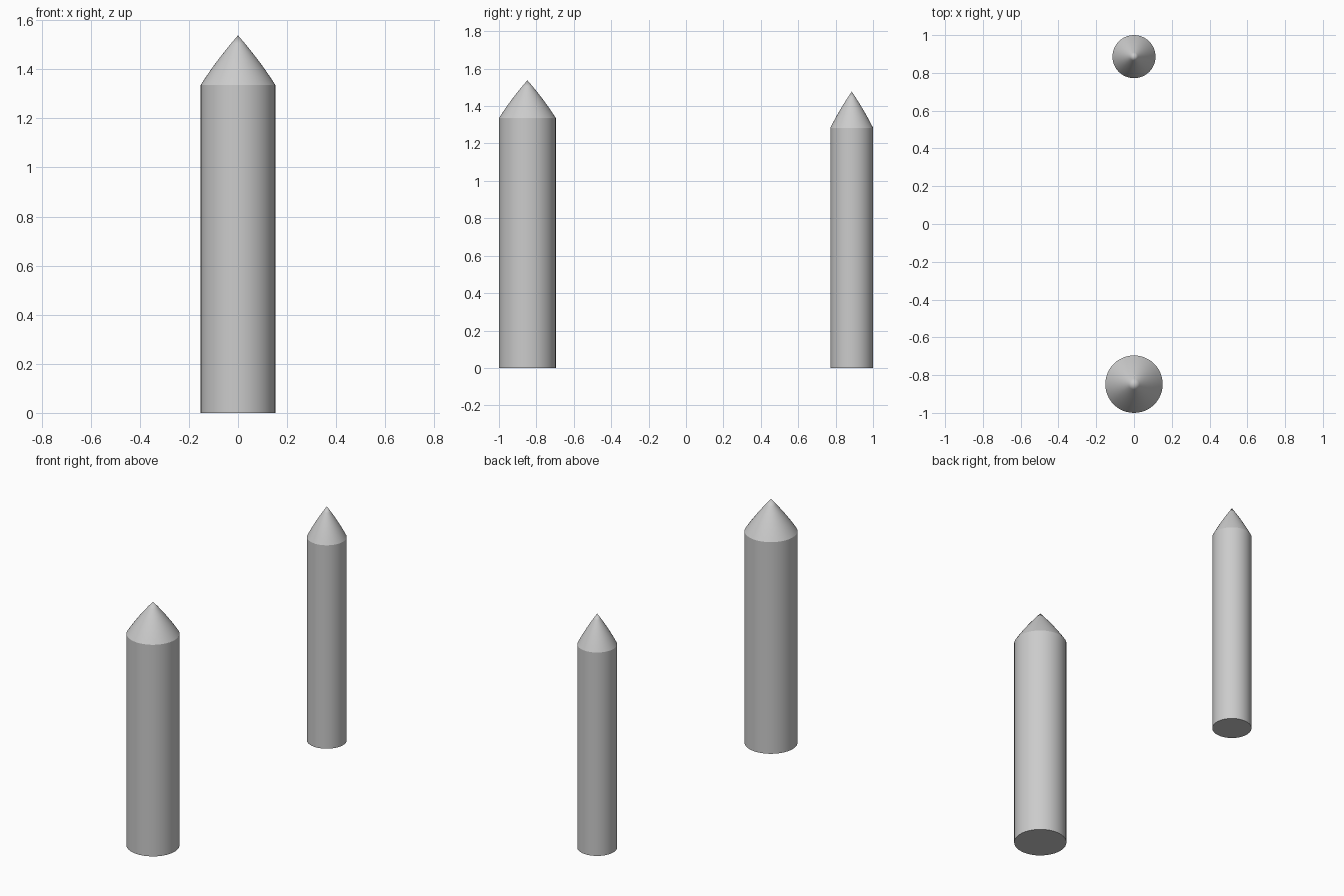
import bpy, bmesh, math

if "Cube" in bpy.data.objects:
    bpy.data.objects.remove(bpy.data.objects["Cube"])

SIDES = 48


def post(name, y, radius, shoulder, tip):
    """Round post with a slightly bulged pointed top, turned from a profile."""
    rise = tip - shoulder
    profile = [(radius, 0), (radius, shoulder)]
    for i in range(1, 6):
        t = i / 6
        profile.append((radius * (1 - t + 0.16 * t * (1 - t)), shoulder + rise * t))

    bm = bmesh.new()
    rings = [[bm.verts.new((r * math.cos(a), r * math.sin(a), z))
              for a in (2 * math.pi * k / SIDES for k in range(SIDES))]
             for r, z in profile]
    apex = bm.verts.new((0, 0, tip))
    bm.faces.new(rings[0][::-1])
    for k in range(SIDES):
        n = (k + 1) % SIDES
        for low, high in zip(rings, rings[1:]):
            bm.faces.new((low[k], low[n], high[n], high[k]))
        bm.faces.new((rings[-1][k], rings[-1][n], apex))

    mesh = bpy.data.meshes.new(name)
    bm.to_mesh(mesh)
    bm.free()
    obj = bpy.data.objects.new(name, mesh)
    bpy.context.collection.objects.link(obj)
    obj.location.y = y

    # smooth sides, crisp shoulder and base
    bpy.ops.object.select_all(action='DESELECT')
    obj.select_set(True)
    bpy.context.view_layer.objects.active = obj
    bpy.ops.object.shade_smooth_by_angle(angle=math.radians(20))
    return obj


# thick post at the front, thinner and shorter one at the back
post("front_post", -0.848, 0.152, 1.336, 1.538)
post("back_post", 0.886, 0.114, 1.284, 1.477)
